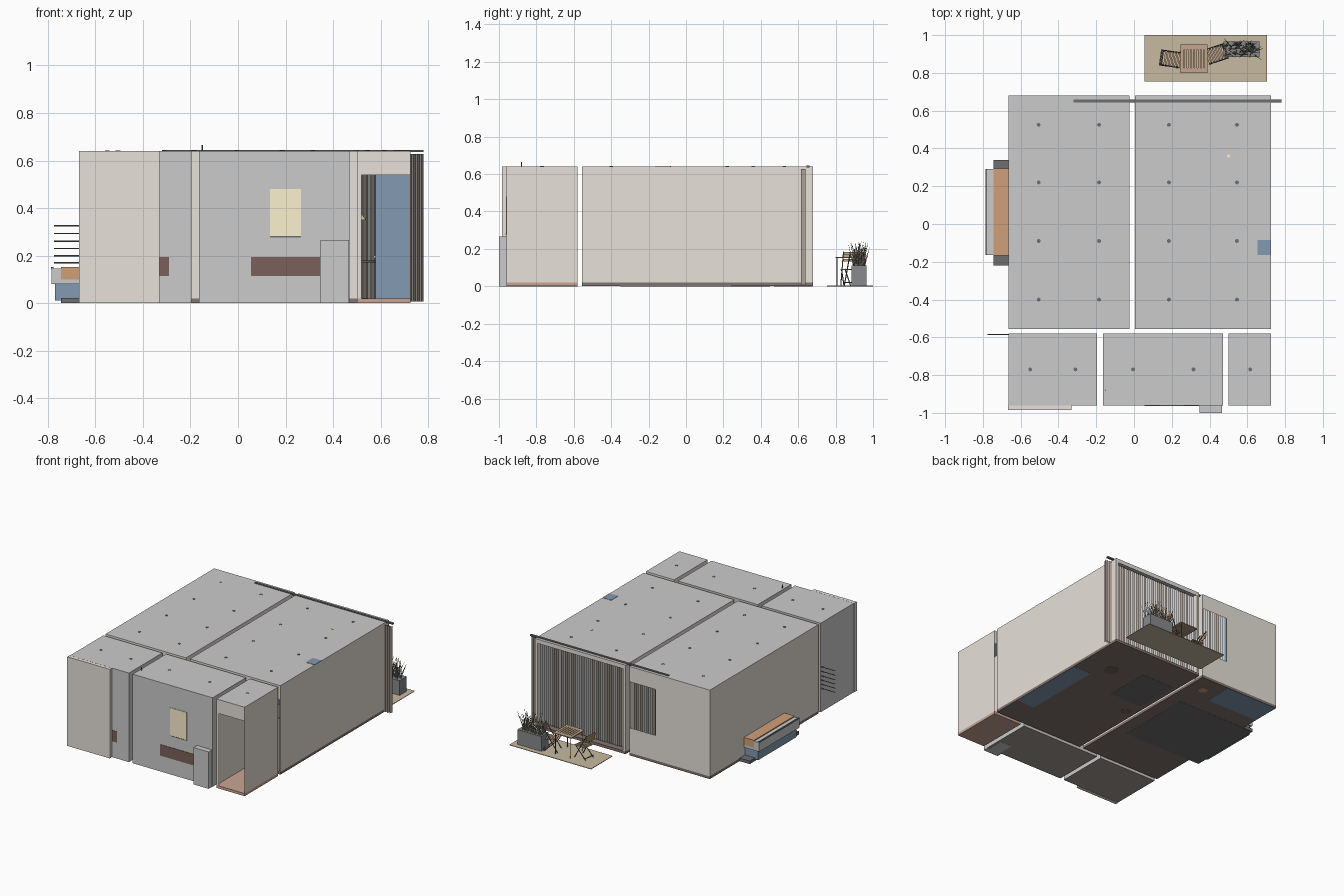
import bpy, bmesh, math, random
from mathutils import Matrix, Vector

if "Cube" in bpy.data.objects:
    bpy.data.objects.remove(bpy.data.objects["Cube"])

random.seed(4)
H = 0.64  # wall height


def mat(name, r, g, b):
    m = bpy.data.materials.new(name)
    m.diffuse_color = (r / 255, g / 255, b / 255, 1)
    m.use_nodes = True
    m.node_tree.nodes["Principled BSDF"].inputs["Base Color"].default_value = m.diffuse_color
    return m


BEIGE = mat("beige", 204, 194, 178)
GREY = mat("wall_grey", 203, 203, 203)
CEIL = mat("ceiling", 172, 173, 167)
DARKWOOD = mat("dark_wood", 58, 45, 40)
TILE = mat("tile", 95, 84, 76)
TERRA = mat("terracotta", 150, 95, 75)
BLUE = mat("blue", 58, 82, 112)
BLACK = mat("black", 40, 40, 42)
ORANGE = mat("orange", 160, 90, 50)
YELLOW = mat("yellow", 250, 226, 158)
VANITY = mat("vanity", 50, 30, 26)
BROWN = mat("brown", 105, 90, 78)
WHITE = mat("white", 238, 238, 238)
MAT = mat("mat", 145, 124, 90)
WOOD = mat("wood", 140, 98, 66)
LEAF = mat("leaf", 92, 84, 58)
PLANTER = mat("planter", 62, 65, 68)


def finish(name, bm, *mats, matrix=None):
    me = bpy.data.meshes.new(name)
    bm.to_mesh(me)
    bm.free()
    ob = bpy.data.objects.new(name, me)
    bpy.context.collection.objects.link(ob)
    for m in mats:
        if m:
            me.materials.append(m)
    if matrix:
        ob.matrix_world = matrix
    return ob


def boxes(name, m, *dims, matrix=None):
    """One object from boxes given as (x0, x1, y0, y1, z0, z1)."""
    bm = bmesh.new()
    for x0, x1, y0, y1, z0, z1 in dims:
        M = Matrix.Translation(((x0 + x1) / 2, (y0 + y1) / 2, (z0 + z1) / 2)) @ \
            Matrix.Diagonal((x1 - x0, y1 - y0, z1 - z0, 1))
        bmesh.ops.create_cube(bm, size=1, matrix=M)
    return finish(name, bm, m, matrix=matrix)


def bars(name, m, r, pairs, matrix=None, r2=None, seg=6):
    """Round bars between pairs of points."""
    bm = bmesh.new()
    for a, b in pairs:
        a, b = Vector(a), Vector(b)
        M = Matrix.Translation((a + b) / 2) @ (b - a).to_track_quat('Z', 'Y').to_matrix().to_4x4()
        bmesh.ops.create_cone(bm, cap_ends=True, segments=seg, radius1=r,
                              radius2=r if r2 is None else r2, depth=(b - a).length, matrix=M)
    ob = finish(name, bm, m, matrix=matrix)
    return ob


def wall(name, m, p, q, z0, hole=None):
    """Thin wall from p to q; hole = (start, end, bottom, top) measured along the wall."""
    p, q = Vector((*p, 0)), Vector((*q, 0))
    L, d = (q - p).length, (q - p).normalized()
    rects = [(0, L, z0, H)]
    if hole:
        a, b, c, e = hole
        rects = [(0, a, z0, H), (b, L, z0, H), (a, b, z0, c), (a, b, e, H)]
    bm = bmesh.new()
    for a, b, c, e in rects:
        if b - a > 1e-4 and e - c > 1e-4:
            bm.faces.new([bm.verts.new(p + d * s + Vector((0, 0, z)))
                          for s, z in ((a, c), (b, c), (b, e), (a, e))])
    return finish(name, bm, m)


def room(name, x0, x1, y0, y1, m, floor, thick, lights, front=None, back=None):
    wall(name + "_front_wall", m, (x0, y0), (x1, y0), thick, front)
    wall(name + "_right_wall", m, (x1, y0), (x1, y1), thick)
    wall(name + "_back_wall", m, (x1, y1), (x0, y1), thick, back)
    wall(name + "_left_wall", m, (x0, y1), (x0, y0), thick)
    boxes(name + "_floor", floor, (x0, x1, y0, y1, 0.001, max(thick, 0.003)))
    boxes(name + "_ceiling", CEIL, (x0, x1, y0, y1, H - 0.001, H))
    bars(name + "_downlights", BLACK, 0.01,
         [((x, y, H - 0.004), (x, y, H + 0.002)) for x, y in lights], seg=16)


# Five rooms
rows = (0.525, 0.22, -0.09, -0.4)
room("bedroom", -0.665, -0.025, -0.555, 0.68, BEIGE, DARKWOOD, 0.02,
     [(x, y) for x in (-0.505, -0.185) for y in rows], back=(0.005, 0.21, 0.2, 0.53))
room("living_room", 0.005, 0.725, -0.555, 0.68, BEIGE, DARKWOOD, 0.02,
     [(x, y) for x in (0.185, 0.545) for y in rows],
     front=(0.515, 0.715, 0.02, 0.54), back=(0.02, 0.70, 0.02, 0.61))
room("left_bathroom", -0.665, -0.195, -0.96, -0.58, GREY, TILE, 0, [(-0.55, -0.77), (-0.31, -0.77)])
room("right_bathroom", -0.165, 0.47, -0.96, -0.58, GREY, TILE, 0, [(-0.005, -0.77), (0.315, -0.77)])
room("entry", 0.50, 0.725, -0.96, -0.58, BEIGE, TERRA, 0.02, [(0.615, -0.77)],
     front=(0.02, 0.225, 0.02, 0.54), back=(0.0, 0.205, 0.02, 0.54))

# Bathroom fittings that show on the front
boxes("shower_panel", BEIGE, (-0.668, -0.33, -0.985, -0.961, 0, H))
boxes("cistern", GREY, (0.347, 0.467, -1.0, -0.955, 0, 0.265))
boxes("toilet_bowl", WHITE, (0.36, 0.45, -0.955, -0.84, 0, 0.13))
boxes("mirror_panel", YELLOW, (0.135, 0.265, -0.963, -0.955, 0.282, 0.48))
boxes("mirror_shelf", BLACK, (0.135, 0.265, -0.964, -0.93, 0.277, 0.282))
boxes("right_vanity", VANITY, (0.055, 0.345, -0.963, -0.84, 0.115, 0.195))
boxes("left_vanity", VANITY, (-0.50, -0.29, -0.962, -0.84, 0.115, 0.195))
bars("shower_pipe", BLACK, 0.003, [((-0.15, -0.88, 0.30), (-0.15, -0.88, 0.665)),
                                  ((-0.15, -0.88, 0.60), (-0.08, -0.88, 0.60))])
bars("towel_rail", BLACK, 0.003, [((-0.775, -0.586, z), (-0.60, -0.586, z))
                                 for z in (0.17, 0.20, 0.23, 0.26, 0.293, 0.325)])

# Bed reaching out through the left wall
boxes("bed_rug", BLACK, (-0.745, -0.12, -0.22, 0.34, 0, 0.022))
boxes("bed_base", BLUE, (-0.77, -0.26, -0.155, 0.28, 0.012, 0.08))
boxes("mattress", WHITE, (-0.785, -0.25, -0.165, 0.29, 0.08, 0.146))
boxes("bed_cover", ORANGE, (-0.745, -0.245, -0.168, 0.293, 0.10, 0.153))
boxes("bed_edge", BLACK, (-0.787, -0.777, -0.165, 0.29, 0.143, 0.152))

# Bedroom wardrobe and lamp
boxes("wardrobe", BLUE, (-0.662, -0.25, 0.47, 0.677, 0.0, 0.635))
bars("lamp_base", ORANGE, 0.03, [((-0.14, 0.55, 0), (-0.14, 0.55, 0.05))], seg=20)

# Kitchen along the right wall
boxes("tall_cabinet", BLUE, (0.578, 0.722, -0.35, -0.085, 0, 0.635))
boxes("cabinet_vent", BLUE, (0.655, 0.7245, -0.165, -0.085, 0.60, 0.642))
boxes("low_cabinets", BLUE, (0.578, 0.722, -0.085, 0.24, 0, 0.19))
boxes("counter", WHITE, (0.57, 0.722, -0.085, 0.24, 0.19, 0.20))

# Living room furniture
boxes("living_rug", BLACK, (0.04, 0.30, 0.12, 0.45, 0, 0.022))
boxes("sofa", BLUE, (0.02, 0.12, 0.12, 0.45, 0.02, 0.11), (0.02, 0.05, 0.12, 0.45, 0.11, 0.2))
bars("side_table", VANITY, 0.035, [((0.075, 0.0, 0), (0.075, 0.0, 0.12))], seg=20)
bars("dining_table", VANITY, 0.10, [((0.50, 0.36, 0.17), (0.50, 0.36, 0.18))], seg=24)
bars("dining_table_foot", VANITY, 0.05, [((0.50, 0.36, 0), (0.50, 0.36, 0.022))], seg=20)
bars("dining_table_post", VANITY, 0.01, [((0.50, 0.36, 0.02), (0.50, 0.36, 0.17))])
bars("pendant_cord", BLACK, 0.002, [((0.50, 0.36, 0.38), (0.50, 0.36, H))])
bars("pendant_cap", YELLOW, 0.009, [((0.50, 0.36, H - 0.01), (0.50, 0.36, H + 0.002))], seg=16)
bars("pendant_shade", YELLOW, 0.04, [((0.50, 0.36, 0.35), (0.50, 0.36, 0.39))], r2=0.01, seg=20)

# Pleated curtain and its rail
boxes("curtain_rail", BLACK, (-0.32, 0.78, 0.643, 0.659, 0.635, 0.645))
bm = bmesh.new()
n, prev = 130, None
for i in range(n + 1):
    x = -0.30 + 1.08 * i / n
    pair = [bm.verts.new((x, 0.616 if i % 2 else 0.64, z)) for z in (0.006, 0.627)]
    if prev:
        f = bm.faces.new((prev[0], pair[0], pair[1], prev[1]))
        f.material_index = 1 if x > 0.73 or random.random() < 0.35 else 0
    prev = pair
finish("curtain", bm, WHITE, BROWN)

# Patio mat and slatted table
boxes("patio_mat", MAT, (0.055, 0.705, 0.755, 1.0, 0, 0.004))
boxes("patio_table_top", WOOD, (0.247, 0.39, 0.80, 0.825, 0.15, 0.157), (0.247, 0.39, 0.925, 0.95, 0.15, 0.157),
      (0.247, 0.265, 0.825, 0.925, 0.15, 0.157), (0.372, 0.39, 0.825, 0.925, 0.15, 0.157),
      *[(0.268 + k * 0.0177, 0.281 + k * 0.0177, 0.825, 0.925, 0.15, 0.157) for k in range(6)])
bars("patio_table_legs", BLACK, 0.003, [((x, y, 0.004), (x, y, 0.15))
                                       for x in (0.26, 0.377) for y in (0.807, 0.943)])


# Folding chairs, seat facing local +x
def chair(name, x, y, deg):
    M = Matrix.Translation((x, y, 0)) @ Matrix.Rotation(math.radians(deg), 4, 'Z')
    boxes(name + "_seat", WOOD, *[(-0.035 + k * 0.015, -0.024 + k * 0.015, -0.04, 0.04, 0.088, 0.093)
                                  for k in range(6)], matrix=M)
    boxes(name + "_back", WOOD, *[(-0.052 - k * 0.003, -0.048 - k * 0.003, -0.042, 0.042,
                                   0.132 + k * 0.018, 0.146 + k * 0.018) for k in range(3)], matrix=M)
    legs = []
    for s in (-0.04, 0.04):
        legs += [((0.05, s, 0.004), (-0.055, s, 0.185)), ((-0.045, s * 0.9, 0.004), (0.05, s * 0.9, 0.092))]
    legs.append(((-0.045, -0.036, 0.02), (-0.045, 0.036, 0.02)))
    bars(name + "_frame", BLACK, 0.003, legs, matrix=M)


chair("left_chair", 0.195, 0.874, -8)
chair("right_chair", 0.435, 0.90, 198)

# Planter with grass
boxes("planter", PLANTER, (0.475, 0.665, 0.885, 0.965, 0.0, 0.11))
blades = []
for k in range(70):
    x, y = random.uniform(0.49, 0.65), random.uniform(0.895, 0.955)
    blades.append(((x, y, 0.105), (x + random.uniform(-0.05, 0.05), y + random.uniform(-0.035, 0.035),
                                   random.uniform(0.15, 0.24))))
bars("grass", LEAF, 0.003, blades, r2=0.0007, seg=4)
